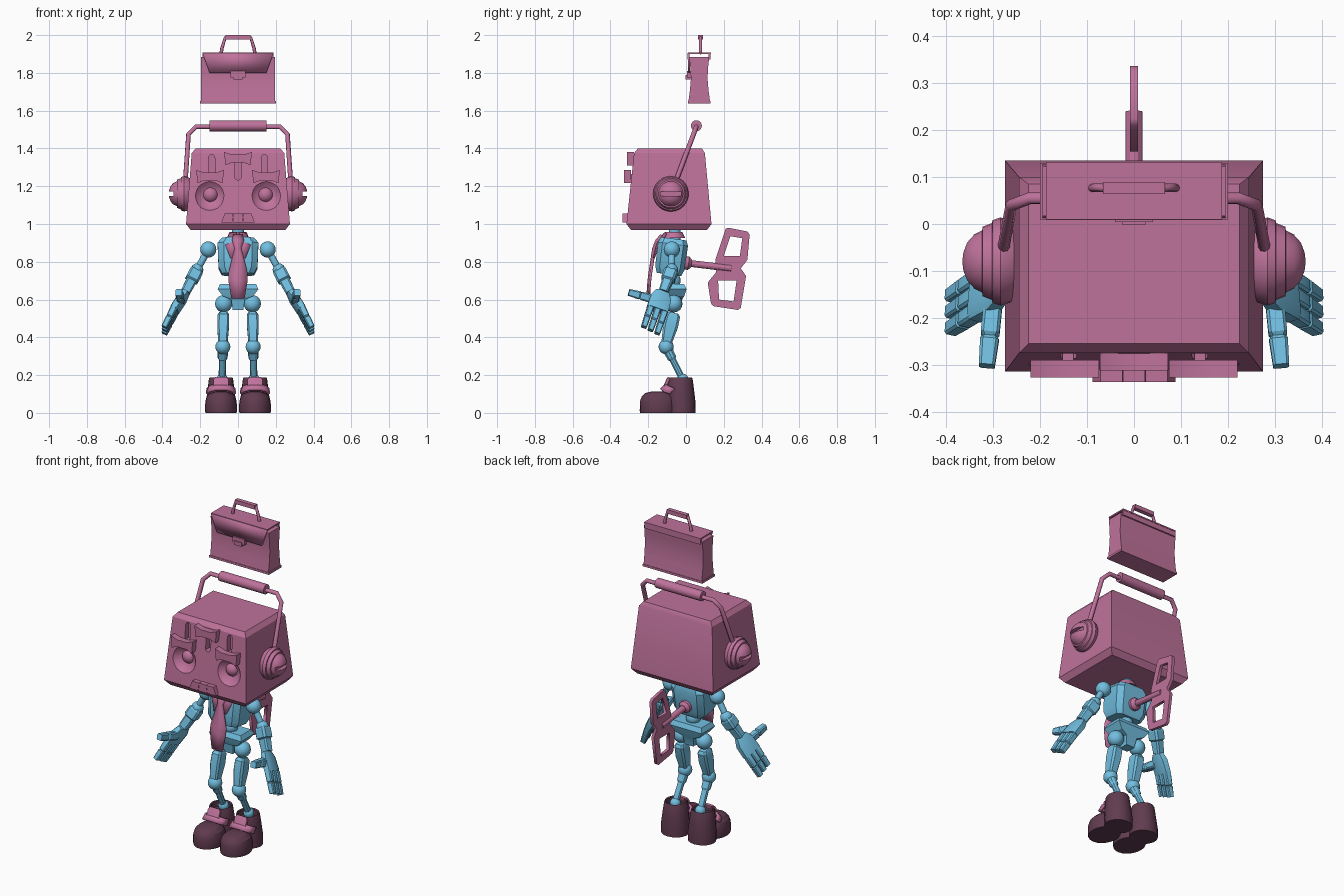
import bpy, bmesh
from math import sin, cos, pi, radians
from mathutils import Vector as V

if "Cube" in bpy.data.objects:
    bpy.data.objects.remove(bpy.data.objects["Cube"])


def material(name, rgb):
    m = bpy.data.materials.new(name)
    m.diffuse_color = (*rgb, 1)
    m.use_nodes = True
    m.node_tree.nodes["Principled BSDF"].inputs["Base Color"].default_value = m.diffuse_color
    return m


PINK = material("pink", (0.52, 0.17, 0.33))
BLUE = material("blue", (0.17, 0.52, 0.75))
PLUM = material("plum", (0.12, 0.045, 0.08))


def finish(name, bm, mat):
    bmesh.ops.recalc_face_normals(bm, faces=bm.faces)
    me = bpy.data.meshes.new(name)
    bm.to_mesh(me)
    bm.free()
    me.materials.append(mat)
    ob = bpy.data.objects.new(name, me)
    bpy.context.collection.objects.link(ob)
    return ob


def loft(name, rings, mat):
    bm = bmesh.new()
    rows = [[bm.verts.new(p) for p in r] for r in rings]
    n = len(rows[0])
    for a, b in zip(rows, rows[1:]):
        for i in range(n):
            bm.faces.new((a[i], a[(i + 1) % n], b[(i + 1) % n], b[i]))
    bm.faces.new(rows[0])
    bm.faces.new(rows[-1])
    return finish(name, bm, mat)


def limb(name, a, b, stations, mat, side=(1, 0, 0), n=0):
    """Loft along a-b; stations are (t, half width, half depth). n=0: chamfered box."""
    a, b = V(a), V(b)
    w = (b - a).normalized()
    u = V(side)
    u = (u - w * u.dot(w)).normalized()
    v = w.cross(u)
    if n:
        sec = [(cos(2 * pi * i / n), sin(2 * pi * i / n)) for i in range(n)]
    else:
        sec = [(1, .7), (.7, 1), (-.7, 1), (-1, .7), (-1, -.7), (-.7, -1), (.7, -1), (1, -.7)]
    return loft(name, [[a.lerp(b, t) + u * (x * p) + v * (y * q) for x, y in sec]
                       for t, p, q in stations], mat)


def rod(name, a, b, r, mat, n=14):
    side = (0, 1, 0) if abs(b[0] - a[0]) > 0.1 else (1, 0, 0)
    return limb(name, a, b, [(0, r, r), (1, r, r)], mat, side, n)


def ball(name, c, r, mat):
    bm = bmesh.new()
    bmesh.ops.create_uvsphere(bm, u_segments=18, v_segments=12, radius=r)
    bmesh.ops.translate(bm, verts=bm.verts, vec=c)
    return finish(name, bm, mat)


def rect(z, hx, y0, y1):
    return [(-hx, y0, z), (hx, y0, z), (hx, y1, z), (-hx, y1, z)]


def box(name, hx, y0, y1, z0, z1, mat=PINK):
    return loft(name, [rect(z0, hx, y0, y1), rect(z1, hx, y0, y1)], mat)


def prism(name, pts, cx, cz, y0, y1, mat=PINK):
    return loft(name, [[(cx + x, y, cz + z) for x, z in pts] for y in (y0, y1)], mat)


def sheet(name, rows, mat, thick=0.01):
    bm = bmesh.new()
    vs = [[bm.verts.new(p) for p in r] for r in rows]
    for a, b in zip(vs, vs[1:]):
        for i in range(len(a) - 1):
            bm.faces.new((a[i], a[i + 1], b[i + 1], b[i]))
    ob = finish(name, bm, mat)
    m = ob.modifiers.new("thickness", "SOLIDIFY")
    m.thickness, m.offset = thick, 0
    return ob


def tube(name, pts, r, mat):
    cu = bpy.data.curves.new(name, "CURVE")
    cu.dimensions, cu.bevel_depth, cu.bevel_resolution, cu.use_fill_caps = "3D", r, 2, True
    sp = cu.splines.new("POLY")
    sp.points.add(len(pts) - 1)
    for p, q in zip(sp.points, pts):
        p.co = (*q, 1)
    cu.materials.append(mat)
    ob = bpy.data.objects.new(name, cu)
    bpy.context.collection.objects.link(ob)
    return ob


def cut(ob, cutter):
    m = ob.modifiers.new("cut", "BOOLEAN")
    m.operation, m.object, m.solver = "DIFFERENCE", cutter, "EXACT"
    bpy.context.view_layer.objects.active = ob
    bpy.ops.object.modifier_apply(modifier=m.name)
    bpy.data.objects.remove(cutter)


# Head with eye sockets and brow slots
head = loft("head", [rect(.967, .25, -.29, .11), rect(1.0, .275, -.315, .135),
                     rect(1.375, .245, -.275, .10), rect(1.40, .225, -.255, .085)], PINK)
slot = [(.017 * cos(a * pi / 6), .04 * (1 if a < 7 else -1) + .017 * sin(a * pi / 6))
        for a in (0, 1, 2, 3, 4, 5, 6, 7, 8, 9, 10, 11, 12)]
for x in (-.14, 0, .14):
    cut(head, prism("slot_cutter", slot, x, 1.31 if x else 1.29, -.35, -.25))
    if x:
        cut(head, ball("socket_cutter", (x * 1.07, -.362, 1.155), .1, PINK))
        ball("eye", (x * 1.04, -.252, 1.155), .042, PINK)

# Brows and teeth
bow = [(-.073, .036), (-.03, .022), (.03, .022), (.073, .036),
       (.067, -.034), (.03, -.02), (-.03, -.02), (-.067, -.034)]
peg = [(-.012, -.015), (.012, -.015), (.012, .015), (-.012, .015)]
for x, z, y in ((-.148, 1.25, -.327), (0, 1.345, -.312), (.148, 1.25, -.327)):
    prism("brow", bow, x, z, y, y + .037)
    prism("brow_peg", peg, x * .95, z, y + .03, y + .08)
for i in (-1, 0, 1):
    x0, x1 = i * .06 - .029, i * .06 + .029
    prism("tooth", [(x0, -.024), (x1, -.024), (x1 * .8, .024), (x0 * .8, .024)],
          0, 1.031, -.337, -.29)

# Ear cups with slotted caps, and carrying band
cup = [(.24, .07), (.265, .088), (.285, .094), (.302, .088), (.303, .082), (.323, .074),
       (.324, .066), (.342, .057), (.356, .042), (.364, .022), (.367, .004)]
for s in (-1, 1):
    ear = limb("ear_cup", (0, -.08, 1.16), (s, -.08, 1.16), [(t, r, r) for t, r in cup],
               PINK, (0, 1, 0), 24)
    cut(ear, limb("ear_cutter", (s * .342, -.08, 1.16), (s * .4, -.08, 1.16),
                  [(0, .09, .011), (1, .09, .011)], PINK, (0, 1, 0)))
tube("band", [(-.28, -.06, 1.21), (-.262, .04, 1.475), (-.222, .055, 1.515), (.222, .055, 1.515),
              (.262, .04, 1.475), (.28, -.06, 1.21)], .013, PINK)
rod("band_sleeve", (-.152, .055, 1.52), (.152, .055, 1.52), .029, PINK, 16)

# Briefcase
prof = [(1.65, .057), (1.71, .049), (1.77, .044), (1.83, .047), (1.885, .053)]
loft("case_body", [rect(z, .195, .07 - h, .07 + h) for z, h in prof], PINK)
box("case_base", .2, .01, .13, 1.637, 1.65)
box("case_lid", .188, .01, .132, 1.9, 1.908)
box("case_back", .187, .119, .13, 1.87, 1.902)
sheet("case_flap", [[(-.188, .013, 1.905), (.188, .013, 1.905)],
                    [(-.15, .017, 1.8), (.15, .017, 1.8)]], PINK)
box("case_buckle", .04, .004, .03, 1.775, 1.81)
box("case_clasp", .025, -.002, .03, 1.765, 1.788)
tube("case_handle", [(-.09, .077, 1.9), (-.085, .077, 1.93), (-.068, .077, 1.985),
                     (.068, .077, 1.985), (.085, .077, 1.93), (.09, .077, 1.9)], .009, PINK)
box("case_grip", .066, .064, .09, 1.976, 2.0)

# Torso, neck, waist, pelvis
limb("torso", (0, -.09, .733), (0, -.065, .922),
     [(0, .085, .065), (.18, .103, .078), (.85, .108, .08), (1, .085, .068)], BLUE)
rod("neck", (0, -.06, .9), (0, -.06, .98), .032, BLUE)
ball("waist", (0, -.07, .70), .042, BLUE)
loft("pelvis", [rect(.545, .028, -.09, -.03), rect(.6, .036, -.1, -.02),
                rect(.618, .08, -.115, -.01), rect(.655, .108, -.125, .003),
                rect(.682, .095, -.11, -.01)], BLUE)

# Collar and necktie
limb("collar", (0, -.065, .925), (0, -.065, .957), [(0, .06, .062), (1, .045, .045)], PINK, n=16)
for s in (-1, 1):
    sheet("collar_wing", [[(s * .006, -.112, .953), (s * .045, -.105, .95)],
                          [(s * .012, -.15, .90), (s * .066, -.148, .885)],
                          [(s * .026, -.17, .82), (s * .04, -.17, .82)]], PINK)
sheet("tie", [[(-w, y, z), (0, y - .008, z), (w, y, z)] for w, y, z in
              ((.025, -.125, .94), (.03, -.15, .91), (.016, -.165, .87), (.05, -.185, .74),
               (.05, -.19, .70), (.034, -.197, .605))], PINK, .012)

# Wind-up key on the back
limb("key_shaft", (0, -.01, .795), (0, .24, .765), [(0, .018, .018), (1, .018, .018)], PINK, n=12)
limb("key_socket", (0, -.01, .795), (0, .03, .79), [(0, .036, .036), (.6, .036, .036), (1, .02, .02)],
     PINK, n=14)
key = bpy.data.curves.new("key_handle", "CURVE")
key.dimensions, key.fill_mode, key.extrude = "2D", "BOTH", .009
for loop in ([(.21, .975), (.225, .98), (.325, .96), (.337, .945), (.325, .81), (.29, .765), (.318, .725),
              (.29, .555), (.275, .545), (.145, .565), (.132, .58), (.115, .69), (.16, .745), (.155, .81)],
             [(.235, .935), (.298, .925), (.285, .83), (.2, .83)],
             [(.17, .7), (.268, .7), (.252, .59), (.175, .6)]):
    sp = key.splines.new("POLY")
    sp.points.add(len(loop) - 1)
    for p, q in zip(sp.points, loop):
        p.co = (*q, 0, 1)
    sp.use_cyclic_u = True
key.materials.append(PINK)
key_ob = bpy.data.objects.new("key_handle", key)
key_ob.rotation_euler = (pi / 2, 0, pi / 2)
bpy.context.collection.objects.link(key_ob)


def oval(cx, cy, hx, hy, z, n=20):
    return [(cx + hx * cos(2 * pi * i / n), cy + hy * sin(2 * pi * i / n), z) for i in range(n)]


for s in (-1, 1):
    # Arm
    def P(x, y, z):
        return V((s * x, y, z))
    sh, el, wr = P(.157, -.075, .865), P(.217, -.076, .757), P(.278, -.12, .64)
    rod("shoulder_pin", P(.09, -.075, .865), sh, .022, BLUE)
    ball("shoulder", sh, .043, BLUE)
    rod("upper_arm", sh, el, .018, BLUE)
    ball("elbow", el, .034, BLUE)
    limb("forearm", el, wr, [(0, .028, .028), (.1, .036, .036), (.45, .036, .036), (.5, .028, .028),
                             (1, .024, .026)], BLUE, (0, 1, 0))
    # Hand
    w = V((0, .9, -.45))
    palm = P(.335, -.152, .545)
    limb("palm", P(.275, -.125, .64), palm, [(0, .035, .018), (.35, .055, .023), (1, .058, .021)], BLUE, w)
    for k in (-1, 0, 1):
        base = palm + w * .039 * k
        tip = P(.39, -.188, .437) + w * .039 * k
        limb("finger", base, tip, [(-.1, .014, .013), (0, .018, .018), (.46, .017, .017), (.5, .013, .013),
                                   (.54, .017, .017), (1, .015, .015)], BLUE, w)
    limb("thumb", P(.3, -.165, .6), P(.314, -.303, .638),
         [(0, .02, .024), (.5, .02, .022), (.55, .015, .017), (.6, .02, .022), (1, .017, .018)], BLUE)

    # Leg
    hip, kn, an = P(.076, -.065, .578), P(.08, -.105, .35), P(.084, -.018, .178)
    ball("hip", hip, .046, BLUE)
    limb("thigh", P(.077, -.065, .53), P(.08, -.102, .375),
         [(0, .022, .025), (.1, .03, .038), (.45, .031, .04), (1, .025, .028)], BLUE)
    ball("knee", kn, .04, BLUE)
    rod("knee_pin", P(.035, -.105, .35), P(.125, -.105, .35), .024, BLUE)
    limb("shin", kn, an, [(0, .03, .028), (.35, .026, .025), (.4, .019, .018), (1, .019, .018)], BLUE, n=10)
    ball("ankle", an, .03, BLUE)

    # Boot
    loft("boot_toe", [oval(s * .09, -.145, a, b, z) for z, a, b in
                      ((0, .082, .098), (.012, .085, .1), (.06, .083, .099), (.085, .076, .09),
                       (.105, .056, .07), (.114, .025, .035))], PLUM)
    loft("boot_heel", [oval(s * .09, y, a, b, z) for z, y, a, b in
                       ((0, -.025, .08, .074), (.05, -.025, .08, .076), (.12, -.03, .072, .073),
                        (.18, -.033, .064, .068), (.188, -.033, .06, .064), (.183, -.033, .054, .056),
                        (.15, -.033, .054, .056))], PLUM)
    sheet("boot_strap", [[(s * .09 + x, y, z), (s * .09 + x * .95, y + .028, z + .028)] for x, y, z in
                         ((-.074, -.088, .1), (-.06, -.12, .113), (-.03, -.133, .122), (.03, -.133, .122),
                          (.06, -.12, .113), (.074, -.088, .1))], PINK, .014)
    limb("boot_tongue", P(.09, -.118, .12), P(.09, -.09, .188), [(0, .04, .01), (.8, .04, .009), (1, .03, .006)], PINK)

# Smooth rounded parts, keep hard edges
bpy.ops.object.select_all(action="DESELECT")
for ob in bpy.context.scene.objects:
    if ob.type == "MESH":
        ob.select_set(True)
        bpy.context.view_layer.objects.active = ob
bpy.ops.object.shade_smooth_by_angle(angle=radians(28))
